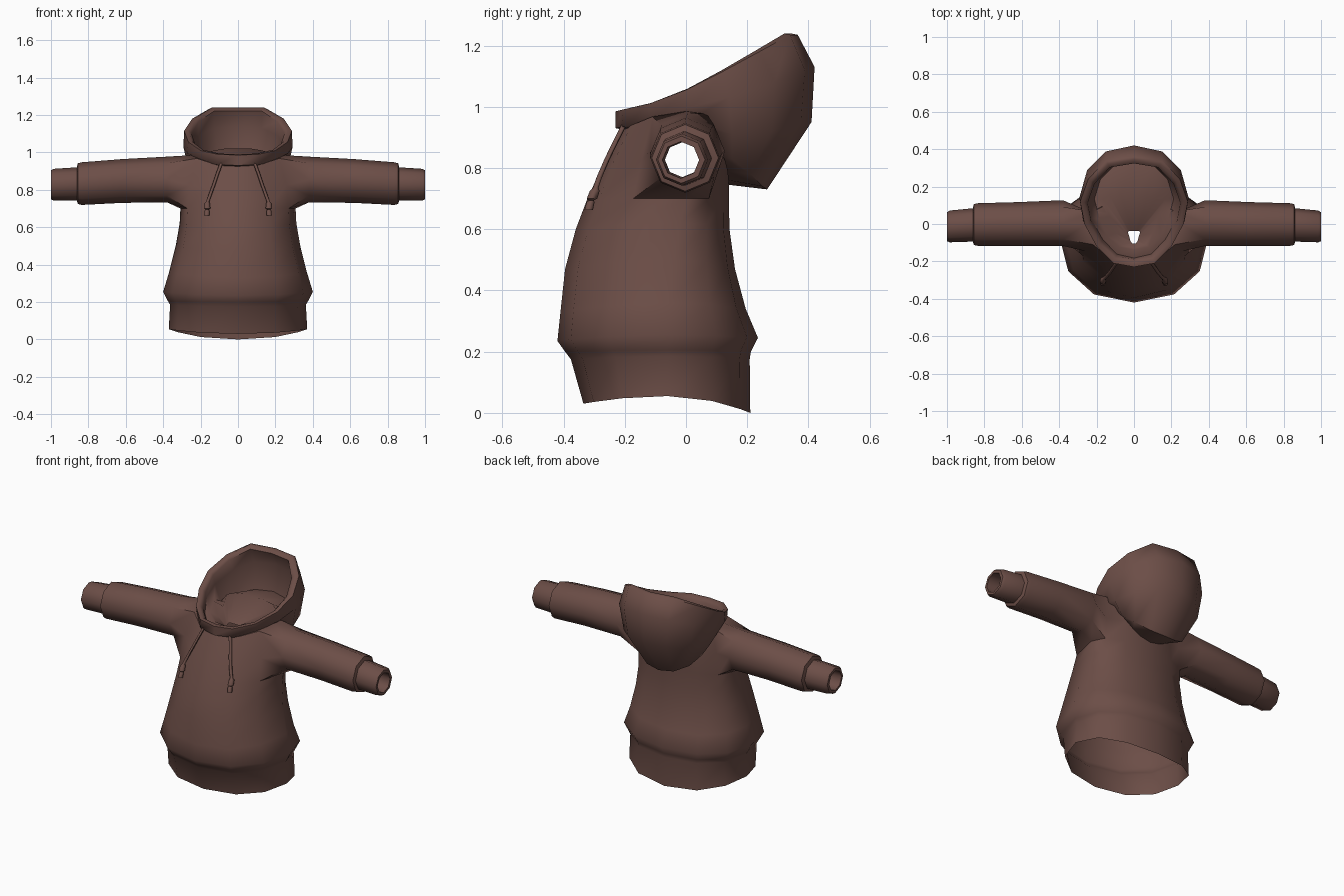
import bpy, bmesh, math

fabric = bpy.data.materials.new("brown fabric")
fabric.diffuse_color = (0.15, 0.076, 0.063, 1)


def finish(bm, name, angle=50):
    bmesh.ops.recalc_face_normals(bm, faces=bm.faces)
    me = bpy.data.meshes.new(name)
    bm.to_mesh(me)
    bm.free()
    me.materials.append(fabric)
    ob = bpy.data.objects.new(name, me)
    bpy.context.collection.objects.link(ob)
    bpy.ops.object.select_all(action='DESELECT')
    ob.select_set(True)
    bpy.context.view_layer.objects.active = ob
    bpy.ops.object.shade_smooth_by_angle(angle=math.radians(angle))
    return ob


def bridge(bm, a, b, skip=()):
    n = len(a)
    for i in range(n):
        if i not in skip:
            j = (i + 1) % n
            bm.faces.new((a[i], a[j], b[j], b[i]))


# Body: 12-sided rings (z front, z side, z back, half width, y front, y middle, y back)
rows = [
    (0.03, 0.055, 0.00, 0.370, -0.335, -0.06, 0.210),
    (0.175, 0.185, 0.175, 0.363, -0.376, -0.06, 0.208),
    (0.20, 0.205, 0.20, 0.375, -0.395, -0.06, 0.212),
    (0.235, 0.255, 0.245, 0.400, -0.420, -0.06, 0.235),
    (0.33, 0.36, 0.34, 0.368, -0.410, -0.06, 0.195),
    (0.47, 0.50, 0.47, 0.333, -0.395, -0.04, 0.160),
    (0.60, 0.62, 0.60, 0.312, -0.360, -0.02, 0.142),
    (0.70, 0.70, 0.70, 0.308, -0.322, 0.00, 0.140),
    (0.81, 0.83, 0.83, 0.295, -0.272, 0.00, 0.140),
    (0.925, 0.985, 0.96, 0.250, -0.205, 0.00, 0.125),
    (0.93, 0.965, 0.96, 0.170, -0.150, 0.00, 0.100),
]


def soft(v):
    return math.copysign(abs(v) ** 0.9, v) if abs(v) > 1e-6 else 0.0


bm = bmesh.new()
rings = []
for zf, zs, zb, hw, yf, yc, yb in rows:
    ring = []
    for k in range(12):
        a = math.tau * k / 12
        c, s = soft(math.cos(a)), soft(math.sin(a))
        y = yc + (yb - yc) * s if s > 0 else yc + (yc - yf) * s
        z = zs + ((zb if s > 0 else zf) - zs) * s * s
        ring.append(bm.verts.new((hw * c, y, z)))
    rings.append(ring)
A = 7                                   # first armhole row
for r in range(len(rings) - 1):
    bridge(bm, rings[r], rings[r + 1], (11, 0, 5, 6) if r in (A, A + 1) else ())

# Sleeves and cuffs grow from the armholes: (x, y, z, radius)
sleeve = [
    (0.38, 0.005, 0.855, 0.122), (0.62, 0.0, 0.847, 0.117),
    (0.835, -0.003, 0.833, 0.114), (0.856, -0.003, 0.833, 0.109),
    (0.862, -0.005, 0.831, 0.089), (0.985, -0.013, 0.827, 0.085),
    (1.0, -0.015, 0.827, 0.077), (1.0, -0.017, 0.826, 0.060),
    (0.86, -0.012, 0.827, 0.057),
]
for side, mid in ((1, 0), (-1, 6)):
    lo, hi = mid - side, mid + side     # towards the front, towards the back
    loop = [rings[A][lo], rings[A][mid], rings[A][hi], rings[A + 1][hi],
            rings[A + 2][hi], rings[A + 2][mid], rings[A + 2][lo], rings[A + 1][lo]]
    for x, y, z, rad in sleeve:
        new = [bm.verts.new((side * x, y + rad * math.cos(a), z + rad * math.sin(a)))
               for a in (math.radians(-135 + 45 * i) for i in range(8))]
        bridge(bm, loop, new)
        loop = new
    bm.verts.remove(rings[A + 1][mid])
finish(bm, "body_and_sleeves")

# Hood: half rings from front centre to back centre, mirrored
rim = [(0, -0.23, 0.985), (0.11, -0.21, 0.99), (0.20, -0.12, 1.01), (0.265, 0.0, 1.055),
       (0.288, 0.12, 1.115), (0.245, 0.24, 1.18), (0.15, 0.34, 1.235), (0, 0.365, 1.235)]
belly = [(0, -0.23, 0.93), (0.11, -0.205, 0.935), (0.20, -0.11, 0.955), (0.272, 0.02, 1.0),
         (0.292, 0.14, 1.03), (0.25, 0.29, 1.08), (0.15, 0.388, 1.12), (0, 0.42, 1.13)]
low = [(0, -0.19, 0.922), (0.10, -0.17, 0.925), (0.18, -0.10, 0.94), (0.23, 0.02, 0.96),
       (0.265, 0.15, 0.91), (0.225, 0.28, 0.92), (0.13, 0.375, 0.945), (0, 0.41, 0.95)]
base = [(0, -0.16, 0.92), (0.09, -0.14, 0.92), (0.15, -0.08, 0.93), (0.18, 0.05, 0.93),
        (0.21, 0.15, 0.83), (0.17, 0.21, 0.78), (0.09, 0.25, 0.74), (0, 0.265, 0.73)]
seam = [(0, -0.15, 0.92), (0.08, -0.13, 0.92), (0.14, -0.07, 0.93), (0.17, 0.05, 0.92),
        (0.16, 0.125, 0.83), (0.12, 0.135, 0.79), (0.07, 0.138, 0.76), (0, 0.14, 0.745)]
neck = [(0, -0.12, 0.945), (0.06, -0.11, 0.945), (0.10, -0.05, 0.95), (0.13, 0.04, 0.97),
        (0.165, 0.13, 1.0), (0.13, 0.15, 1.01), (0.07, 0.15, 1.02), (0, 0.15, 1.02)]


def inset(half, s, dz):
    return [(x * s, 0.07 + (y - 0.07) * s, z + dz) for x, y, z in half]


lining = [inset(rim, 0.93, 0.004), inset(rim, 0.86, -0.015), inset(belly, 0.84, 0.01),
          inset(low, 0.8, 0.03), neck,
          [(x * 0.2, -0.07 + (y - 0.02) * 0.25, 0.925) for x, y, z in neck]]
bm = bmesh.new()
last = None
for half in [seam, base, low, belly, rim] + lining:
    full = half + [(-x, y, z) for x, y, z in half[-2:0:-1]]
    ring = [bm.verts.new(p) for p in full]
    if last:
        bridge(bm, last, ring)
    last = ring
finish(bm, "hood", 60)

# Drawstrings with knotted tips: (x, y, z, radius)
cord = [(0.088, -0.20, 0.945, 0.009), (0.108, -0.228, 0.89, 0.009),
        (0.128, -0.257, 0.83, 0.009), (0.15, -0.283, 0.77, 0.009),
        (0.163, -0.295, 0.735, 0.009), (0.165, -0.298, 0.725, 0.016),
        (0.165, -0.307, 0.70, 0.017), (0.165, -0.309, 0.694, 0.008),
        (0.165, -0.312, 0.688, 0.013), (0.167, -0.318, 0.662, 0.014)]
for side, label in ((1, "left"), (-1, "right")):
    bm = bmesh.new()
    last = None
    for x, y, z, rad in cord:
        ring = [bm.verts.new((side * x + rad * math.cos(math.tau * i / 8),
                              y + rad * math.sin(math.tau * i / 8), z)) for i in range(8)]
        if last:
            bridge(bm, last, ring)
        else:
            bm.faces.new(ring)
        last = ring
    bm.faces.new(last)
    finish(bm, "drawstring_" + label)
